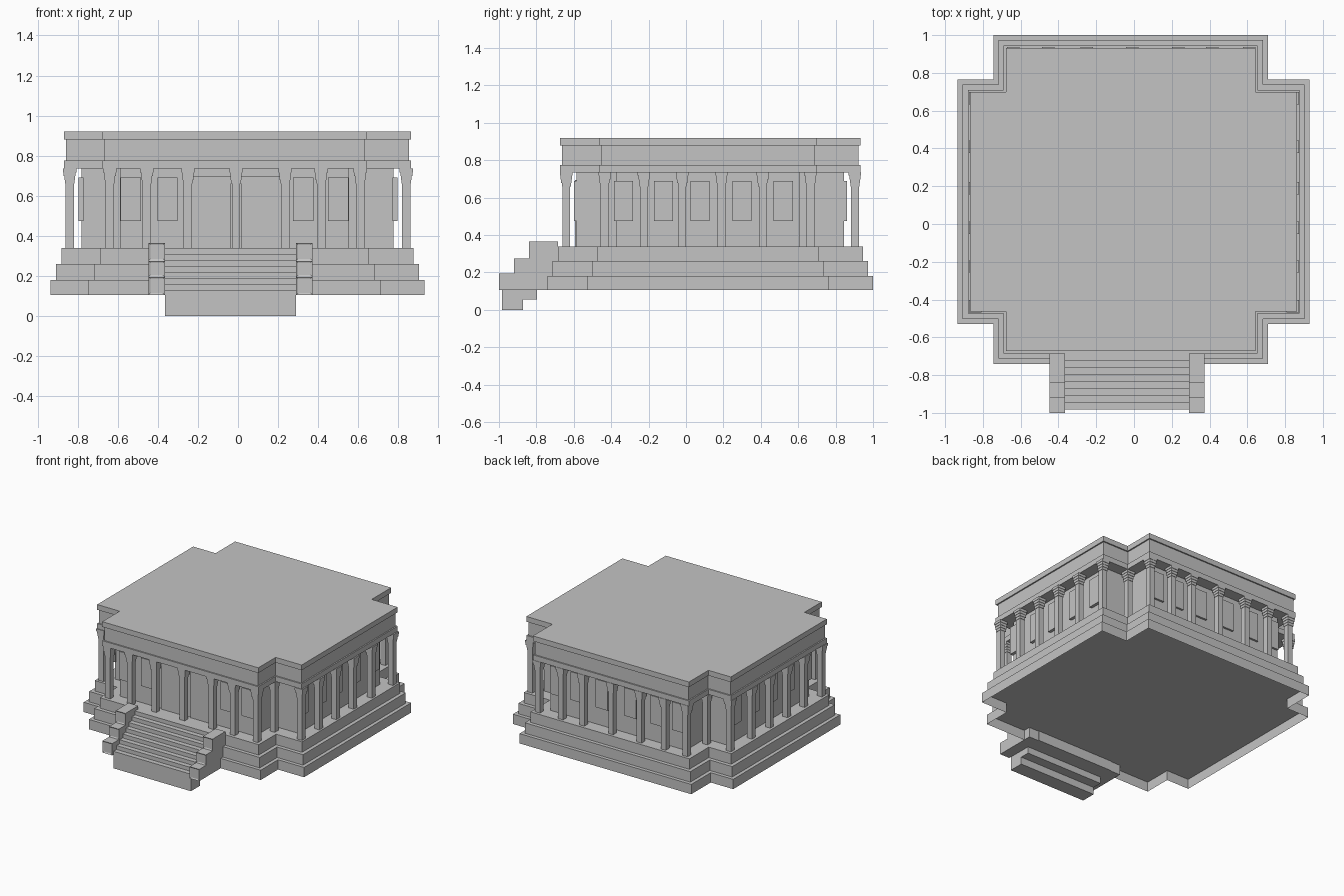
import bpy, bmesh

cube = bpy.data.objects.get("Cube")
if cube:
    bpy.data.objects.remove(cube)

stone = bpy.data.materials.new("grey stone")
stone.use_nodes = True
GREY = (0.55, 0.55, 0.55, 1)
stone.diffuse_color = GREY
stone.node_tree.nodes["Principled BSDF"].inputs["Base Color"].default_value = GREY


def finish(name, bm):
    bmesh.ops.recalc_face_normals(bm, faces=bm.faces)
    mesh = bpy.data.meshes.new(name)
    bm.to_mesh(mesh)
    bm.free()
    mesh.materials.append(stone)
    obj = bpy.data.objects.new(name, mesh)
    bpy.context.collection.objects.link(obj)
    return obj


def add_box(bm, x0, x1, y0, y1, z0, z1):
    verts = bmesh.ops.create_cube(bm, size=1)["verts"]
    for v in verts:
        v.co.x = x1 if v.co.x > 0 else x0
        v.co.y = y1 if v.co.y > 0 else y0
        v.co.z = z1 if v.co.z > 0 else z0
    return list({f for v in verts for f in v.link_faces})


def cross_slab(name, inset, z0, z1, open_below=False):
    """Extruded cross footprint, stepped in by an inset."""
    x0, x1, y0, y1 = -0.935 + inset, 0.93 - inset, -0.53 + inset, 0.765 - inset
    a0, a1, b0, b1 = -0.745 + inset, 0.71 - inset, -0.74 + inset, 1.0 - inset
    outline = [(a0, b0), (a1, b0), (a1, y0), (x1, y0), (x1, y1), (a1, y1),
               (a1, b1), (a0, b1), (a0, y1), (x0, y1), (x0, y0), (a0, y0)]
    bm = bmesh.new()
    base = bm.faces.new([bm.verts.new((x, y, z0)) for x, y in outline])
    top = bmesh.ops.extrude_face_region(bm, geom=[base], use_keep_orig=True)["geom"]
    for v in top:
        if isinstance(v, bmesh.types.BMVert):
            v.co.z = z1
    bmesh.ops.recalc_face_normals(bm, faces=bm.faces)
    if open_below:
        low = [f for f in bm.faces if all(abs(v.co.z - z0) < 1e-5 for v in f.verts)]
        bmesh.ops.delete(bm, geom=low, context="FACES_ONLY")
    return finish(name, bm)


# Platform, hall and roof
cross_slab("lower_platform", 0, 0.105, 0.18, True)
cross_slab("middle_platform", 0.027, 0.18, 0.26)
cross_slab("upper_platform", 0.055, 0.26, 0.34)
cross_slab("hall_walls", 0.155, 0.34, 0.735)
cross_slab("architrave", 0.067, 0.735, 0.775)
cross_slab("frieze", 0.077, 0.775, 0.88)
cross_slab("roof_cornice", 0.067, 0.88, 0.92)

# Columns with stepped capitals
front_xs = [-0.64, -0.455, -0.25, -0.01, 0.235, 0.415, 0.61]
side_ys = [-0.435, -0.225, -0.02, 0.19, 0.41, 0.665]
spots = [(x, y) for x in front_xs for y in (-0.64, 0.903)]
spots += [(x, y) for y in side_ys for x in (-0.84, 0.84)]
spots += [(x, y) for x in (-0.64, 0.61) for y in (-0.435, 0.665)]
bm = bmesh.new()
for x, y in spots:
    r = 0.021
    add_box(bm, x - r, x + r, y - r, y + r, 0.34, 0.67)
    for i in range(4):
        r = 0.024 + i * 0.003
        z = 0.66 + i * 0.019
        add_box(bm, x - r, x + r, y - r, y + r, z, z + 0.019)
finish("columns", bm)

# Raised window panels on all sides
LOW, HIGH, W = 0.475, 0.69, 0.051
bm = bmesh.new()
for x in (-0.535, -0.352, 0.325, 0.5):
    add_box(bm, x - W, x + W, -0.6, -0.58, LOW, HIGH)
for x in (-0.535, -0.352, -0.13, 0.112, 0.325, 0.5):
    add_box(bm, x - W, x + W, 0.84, 0.86, LOW, HIGH)
for y in (-0.335, -0.12, 0.075, 0.3, 0.52):
    for s in (-1, 1):
        x0, x1 = sorted((s * 0.77, s * 0.797))
        add_box(bm, x0, x1, y - W, y + W, LOW, HIGH)
finish("window_panels", bm)

# Entrance doors
bm = bmesh.new()
for x in (-0.135, 0.115):
    add_box(bm, x - 0.1, x + 0.1, -0.594, -0.58, 0.34, 0.695)
finish("entrance_doors", bm)

# Staircase: eight treads, with a stepped underside
bm = bmesh.new()
for i in range(8):
    y = -0.983 + i * 0.037
    bottom = (0, 0.055, 0.105, 0.105)[min(i // 2, 3)]
    add_box(bm, -0.365, 0.29, y, -0.68 if i > 3 else y + 0.075, bottom, 0.13 + i * 0.03)
finish("front_stairs", bm)

# Stepped stair cheeks with framed front faces
bm = bmesh.new()
for x0, x1 in ((-0.447, -0.365), (0.29, 0.372)):
    for y, z0, z1 in ((-1.0, 0.105, 0.195), (-0.92, 0.195, 0.275), (-0.84, 0.275, 0.365)):
        faces = add_box(bm, x0, x1, y, -0.685, z0, z1)
        front = min(faces, key=lambda f: f.calc_center_median().y)
        bmesh.ops.inset_region(bm, faces=[front], thickness=0.013, depth=-0.005)
finish("stair_cheeks", bm)
